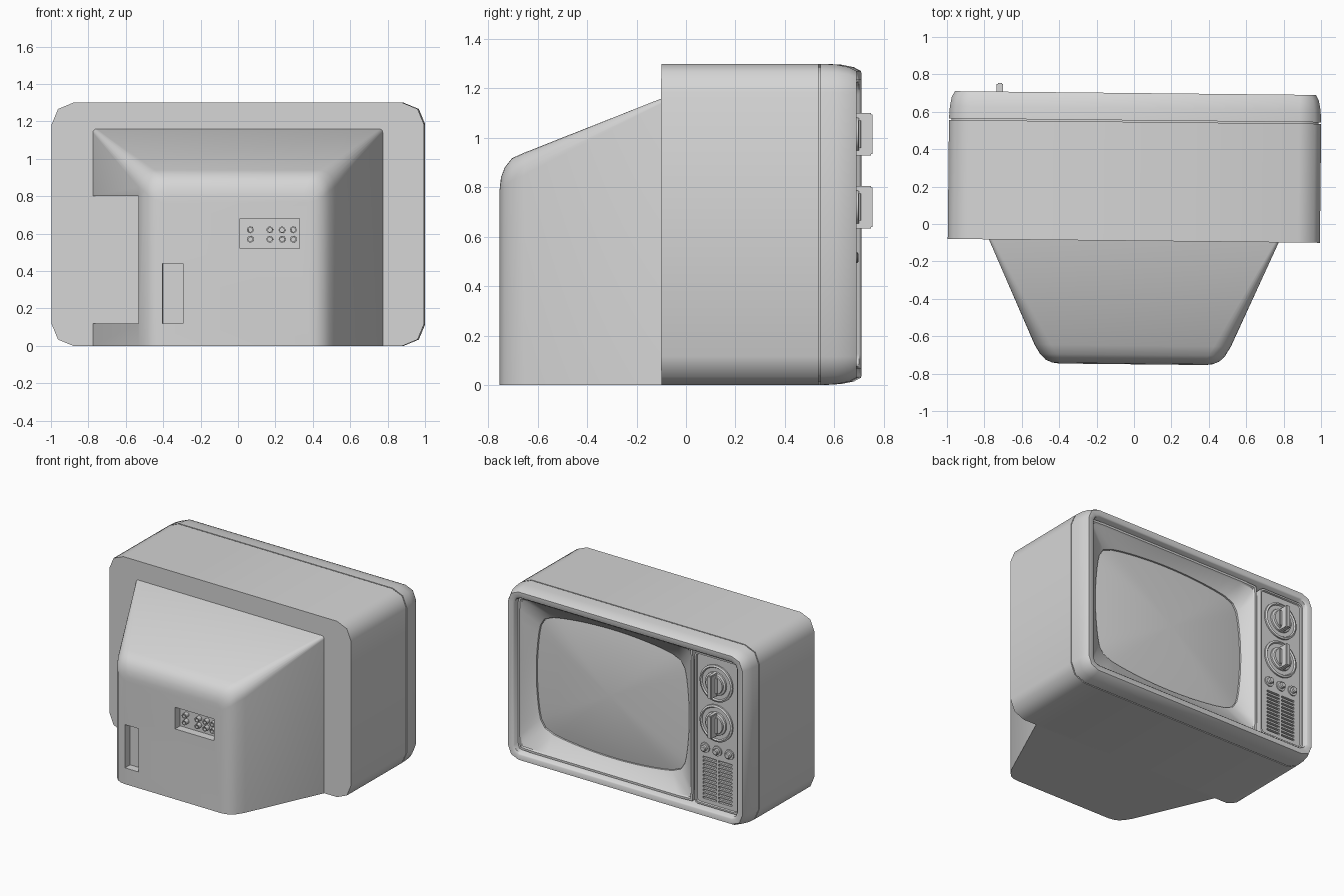
import bpy, bmesh, math
from mathutils import Matrix, Vector

cube = bpy.data.objects.get("Cube")
if cube:
    bpy.data.objects.remove(cube, do_unlink=True)

grey = bpy.data.materials.new("plain grey")
grey.use_nodes = True
COLOUR = (0.67, 0.67, 0.67, 1)
grey.diffuse_color = COLOUR
grey.node_tree.nodes["Principled BSDF"].inputs["Base Color"].default_value = COLOUR
YAW = Matrix.Rotation(math.radians(-0.6), 4, "Z")  # the set stands slightly turned


def finish(name, bm, angle=30):
    bmesh.ops.recalc_face_normals(bm, faces=bm.faces)
    bm.transform(YAW)
    mesh = bpy.data.meshes.new(name)
    bm.to_mesh(mesh)
    bm.free()
    mesh.materials.append(grey)
    ob = bpy.data.objects.new(name, mesh)
    bpy.context.collection.objects.link(ob)
    smooth(ob, angle)
    return ob


def smooth(ob, angle):
    bpy.ops.object.select_all(action="DESELECT")
    ob.select_set(True)
    bpy.context.view_layer.objects.active = ob
    bpy.ops.object.shade_smooth_by_angle(angle=math.radians(angle))


def loft(name, rings, cap_start=True, cap_end=True, angle=30):
    """Skin a list of equal-length rings of points."""
    bm = bmesh.new()
    rows = [[bm.verts.new(p) for p in ring] for ring in rings]
    n = len(rows[0])
    for a, b in zip(rows, rows[1:]):
        for i in range(n):
            j = (i + 1) % n
            bm.faces.new((a[i], a[j], b[j], b[i]))
    if cap_start:
        bm.faces.new(rows[0])
    if cap_end:
        bm.faces.new(rows[-1])
    return finish(name, bm, angle)


def rounded_rect(cx, cz, w, h, r, y, steps=2):
    """Half sizes w and h, corner radius r, in the plane y."""
    pts = []
    for k, (sx, sz) in enumerate([(1, 1), (-1, 1), (-1, -1), (1, -1)]):
        for i in range(steps + 1):
            a = math.pi / 2 * (k + i / steps)
            pts.append((cx + sx * (w - r) + r * math.cos(a), y,
                        cz + sz * (h - r) + r * math.sin(a)))
    return pts


def squircle(cx, cz, w, h, power, y, bulge_x=0, bulge_z=0, count=72):
    """Squared oval whose sides may bow outwards."""
    pts = []
    for i in range(count):
        a = 2 * math.pi * i / count
        c, s = math.cos(a), math.sin(a)
        r = (abs(c) ** power + abs(s) ** power) ** (-1 / power)
        u, v = r * c, r * s
        pts.append((cx + w * u * (1 - bulge_x * v * v), y,
                    cz + h * v * (1 - bulge_z * u * u)))
    return pts


def tube(scale, y):
    return squircle(0.185, 0.66, 0.63 * scale, 0.475 * scale, 14, y, 0.07, 0.12)


def add_box(bm, x0, x1, y0, y1, z0, z1):
    size = Matrix.Diagonal((x1 - x0, y1 - y0, z1 - z0, 1))
    mid = Vector((x0 + x1, y0 + y1, z0 + z1)) / 2
    bmesh.ops.create_cube(bm, size=1, matrix=Matrix.Translation(mid) @ size)


def boxes(name, spans):
    bm = bmesh.new()
    for s in spans:
        add_box(bm, *s)
    return finish(name, bm)


def disc(name, x, z, profile, sides=32):
    """Turned part on the y axis, profile of (radius, y)."""
    ring = [(math.cos(2 * math.pi * i / sides), math.sin(2 * math.pi * i / sides))
            for i in range(sides)]
    return loft(name, [[(x + r * c, y, z + r * s) for c, s in ring] for r, y in profile])


def cut(ob, cutter, angle=30):
    cutter.hide_render = True
    mod = ob.modifiers.new("cut", "BOOLEAN")
    mod.operation, mod.solver, mod.object = "DIFFERENCE", "EXACT", cutter
    bpy.context.view_layer.objects.active = ob
    bpy.ops.object.modifier_apply(modifier=mod.name)
    bpy.data.objects.remove(cutter, do_unlink=True)
    smooth(ob, angle)


# Cabinet: shell, seam groove, softened bezel and the well behind the rim
MID = 0.65
shell = [(-0.09, 0), (0.546, 0), (0.546, 0.014), (0.554, 0.014), (0.554, 0),
         (0.62, 0.004), (0.67, 0.014), (0.70, 0.03), (0.70, 0.066), (0.69, 0.076),
         (0.56, 0.08)]
loft("cabinet", [rounded_rect(0, MID, 0.995 - d, MID - d, max(0.115 - d, 0.05), y)
                 for y, d in shell], angle=50)


# Rear housing: tapering tunnel with growing rounded edges
def arch(y, w, top, r, steps=6):
    pts = [(w, y, 0)]
    for side in (0, 1):
        for i in range(steps + 1):
            a = math.pi / 2 * (side + i / steps)
            pts.append(((w - r) * (1 - 2 * side) + r * math.cos(a), y,
                        top - r + r * math.sin(a)))
    return pts + [(-w, y, 0)]


housing = loft("rear_housing", [arch(*s) for s in [
    (-0.08, 0.777, 1.16, 0.02), (-0.09, 0.775, 1.16, 0.02), (-0.65, 0.525, 0.94, 0.09),
    (-0.70, 0.495, 0.918, 0.09), (-0.73, 0.465, 0.88, 0.08),
    (-0.745, 0.43, 0.84, 0.06), (-0.75, 0.39, 0.80, 0.04)]], angle=40)
cut(housing, boxes("side_notch_cutter", [(-1, -0.525, -0.9, 0, 0.12, 0.80)]), 40)
cut(housing, boxes("recess_cutter", [(-0.395, -0.285, -0.9, -0.69, 0.12, 0.44),
                                     (0.018, 0.338, -0.9, -0.69, 0.52, 0.68)]), 40)

# Rear sockets
for x in (0.073, 0.178, 0.243, 0.303):
    for z in (0.57, 0.62):
        disc("socket", x, z, [(0.018, -0.68), (0.018, -0.725), (0.011, -0.725),
                              (0.011, -0.70)], 16)

# Screen surround: rectangular frame sinking to the bulging tube opening
FX = 0.195
loft("screen_surround", [
    squircle(FX, MID, 0.722, 0.568, 80, 0.56), squircle(FX, MID, 0.722, 0.568, 80, 0.655),
    squircle(FX, MID, 0.707, 0.553, 80, 0.655), squircle(FX, MID, 0.70, 0.546, 80, 0.645),
    tube(1.012, 0.59), tube(1, 0.585), tube(1, 0.565)], False, False)

# Domed glass
loft("screen", [tube(k, 0.575 + 0.045 * (1 - k * k))
                for k in (0.995, 0.97, 0.85, 0.7, 0.5, 0.3, 0.12, 0.02)], False, True)

# Control panel with raised border and slotted speaker grille
PX = -0.73
panel = loft("control_panel", [rounded_rect(PX, MID, 0.18 - d, 0.56 - d, 0.025 - d / 2, y)
             for y, d in [(0.56, 0), (0.668, 0), (0.668, 0.012), (0.657, 0.016)]])
slots = [(PX + s * 0.064 - 0.055, PX + s * 0.064 + 0.055, 0.64, 0.75, z, z + 0.014)
         for s in (-1, 1) for z in [0.135 + 0.027 * i for i in range(12)]]
cut(panel, boxes("grille_cutter", slots))

# Two rotary selectors
KX = -0.725
for name, z in (("upper", 1.015), ("lower", 0.72)):
    disc(name + "_dial_ring", KX, z, [(0.135, 0.65), (0.135, 0.668), (0.122, 0.674),
                                      (0.115, 0.664), (0.095, 0.664)])
    disc(name + "_dial", KX, z, [(0.088, 0.65), (0.085, 0.675), (0.07, 0.68),
                                 (0.068, 0.692)])
    bm = bmesh.new()
    add_box(bm, KX - 0.017, KX + 0.017, 0.67, 0.747, z - 0.086, z + 0.086)
    bmesh.ops.bevel(bm, geom=bm.edges[:], offset=0.006, segments=2, affect="EDGES")
    finish(name + "_dial_grip", bm)
    boxes(name + "_dial_base", [(KX - 0.032, KX + 0.032, 0.67, 0.70, z - 0.055, z + 0.055)])

# Three small adjusting buttons
for x in (-0.83, -0.73, -0.63):
    disc("button_collar", x, 0.515, [(0.038, 0.65), (0.036, 0.665), (0.027, 0.665)], 20)
    disc("button", x, 0.515, [(0.022, 0.65), (0.022, 0.685), (0.016, 0.69)], 20)
